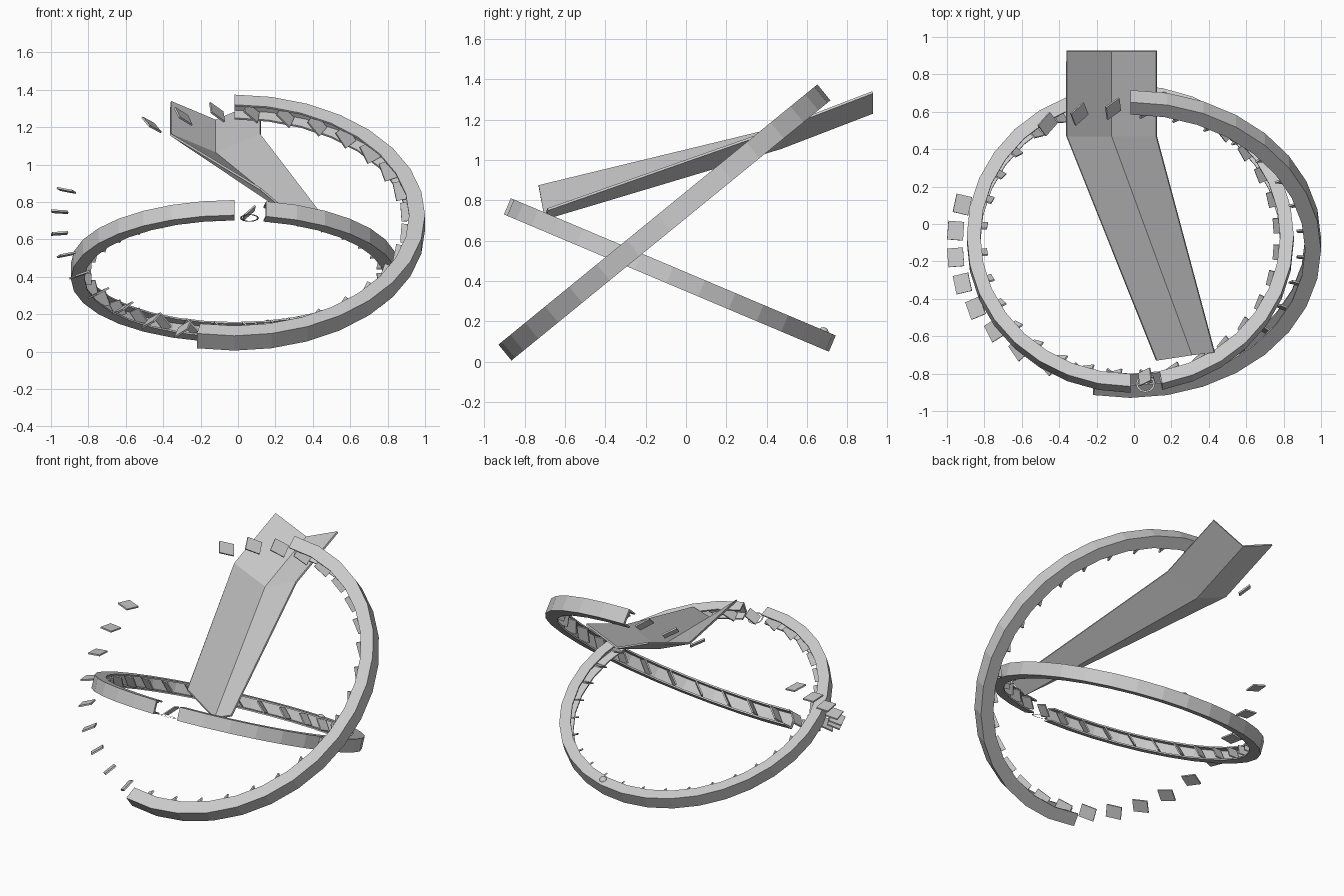
import bpy, bmesh
from math import radians, cos, sin
from mathutils import Matrix, Vector

cube = bpy.data.objects.get("Cube")
if cube:
    bpy.data.objects.remove(cube, do_unlink=True)

grey = bpy.data.materials.new("plain_grey")
grey.use_nodes = True
grey.diffuse_color = (0.6, 0.6, 0.6, 1)
grey.node_tree.nodes["Principled BSDF"].inputs["Base Color"].default_value = (0.6, 0.6, 0.6, 1)

STEP = 360 / 32
RADIUS = 1.02


def add_object(name, bm, matrix=Matrix()):
    bmesh.ops.recalc_face_normals(bm, faces=bm.faces)
    mesh = bpy.data.meshes.new(name)
    bm.to_mesh(mesh)
    bm.free()
    mesh.materials.append(grey)
    obj = bpy.data.objects.new(name, mesh)
    obj.matrix_world = matrix
    bpy.context.collection.objects.link(obj)
    return obj


def ring_track(name, matrix, first, segments):
    """U-shaped channel, open towards the ring centre, swept along an arc."""
    inner, wall, half, lip = RADIUS - 0.085, RADIUS - 0.02, 0.051, 0.04
    profile = [(RADIUS, -half), (RADIUS, half), (inner, half), (inner, lip),
               (wall, lip), (wall, -lip), (inner, -lip), (inner, -half)]
    bm = bmesh.new()
    loops = []
    for k in range(segments + 1):
        a = radians(first + k * STEP)
        loops.append([bm.verts.new((r * cos(a), r * sin(a), h)) for r, h in profile])
    n = len(profile)
    for p, q in zip(loops, loops[1:]):
        for i in range(n):
            j = (i + 1) % n
            bm.faces.new((p[i], p[j], q[j], q[i]))
    bm.faces.new(loops[0])
    bm.faces.new(loops[-1])
    add_object(name, bm, matrix)


def paddles(name, matrix, skipped=()):
    """Thin plates set at a slant all around a ring."""
    bm = bmesh.new()
    for k in range(32):
        if k in skipped:
            continue
        place = (Matrix.Rotation(radians((k + 0.5) * STEP), 4, 'Z')
                 @ Matrix.Translation((0.938, 0, 0))
                 @ Matrix.Rotation(radians(-45), 4, 'X')
                 @ Matrix.Diagonal((0.085, 0.01, 0.1, 1)))
        bmesh.ops.create_cube(bm, size=1, matrix=place)
    add_object(name, bm, matrix)


# Two tilted rings: a large open arc and a smaller, nearly closed one
large = Matrix.Translation((-0.02, -0.107, 0.69)) @ Matrix.Rotation(radians(39.2), 4, 'X')
small = (Matrix.Translation((-0.02, -0.08, 0.43)) @ Matrix.Rotation(radians(-22.9), 4, 'X')
         @ Matrix.Scale(0.857, 4))
ring_track("large_ring_track", large, -90 - STEP, 17)
paddles("large_ring_paddles", large, skipped=(11, 12, 13))
ring_track("small_ring_track", small, -90 + STEP, 31)
paddles("small_ring_paddles", small)

# Rim of the drain hole in the gap of the small ring
bm = bmesh.new()
edge = [[bm.verts.new((r * cos(radians(a)), r * sin(radians(a)), 0)) for a in range(0, 360, 30)]
        for r in (0.048, 0.06)]
for i in range(12):
    j = (i + 1) % 12
    bm.faces.new((edge[0][i], edge[1][i], edge[1][j], edge[0][j]))
a = radians(-90 + STEP / 2)
add_object("drain_rim", bm, small @ Matrix.Translation((0.965 * cos(a), 0.965 * sin(a), -0.045)))

# Marble resting on the low side of the small ring
bm = bmesh.new()
bmesh.ops.create_uvsphere(bm, u_segments=16, v_segments=10, radius=0.026)
for f in bm.faces:
    f.smooth = True
add_object("marble", bm, Matrix.Translation((0.16, 0.68, 0.145)))

# V-shaped chute: rows of left edge, crease, right edge
rows = [[(-0.36, 0.925, 1.335), (-0.12, 0.925, 1.235), (0.12, 0.925, 1.335)],
        [(-0.36, 0.47, 1.16), (-0.12, 0.47, 1.06), (0.12, 0.47, 1.16)],
        [(0.12, -0.73, 0.87), (0.31, -0.7, 0.71), (0.43, -0.685, 0.755)]]
bm = bmesh.new()
grid = [[bm.verts.new(Vector(p)) for p in row] for row in rows]
for p, q in zip(grid, grid[1:]):
    for i in range(2):
        bm.faces.new((p[i], q[i], q[i + 1], p[i + 1]))
chute = add_object("chute", bm)
thick = chute.modifiers.new("thickness", 'SOLIDIFY')
thick.thickness = 0.012
thick.offset = 0
